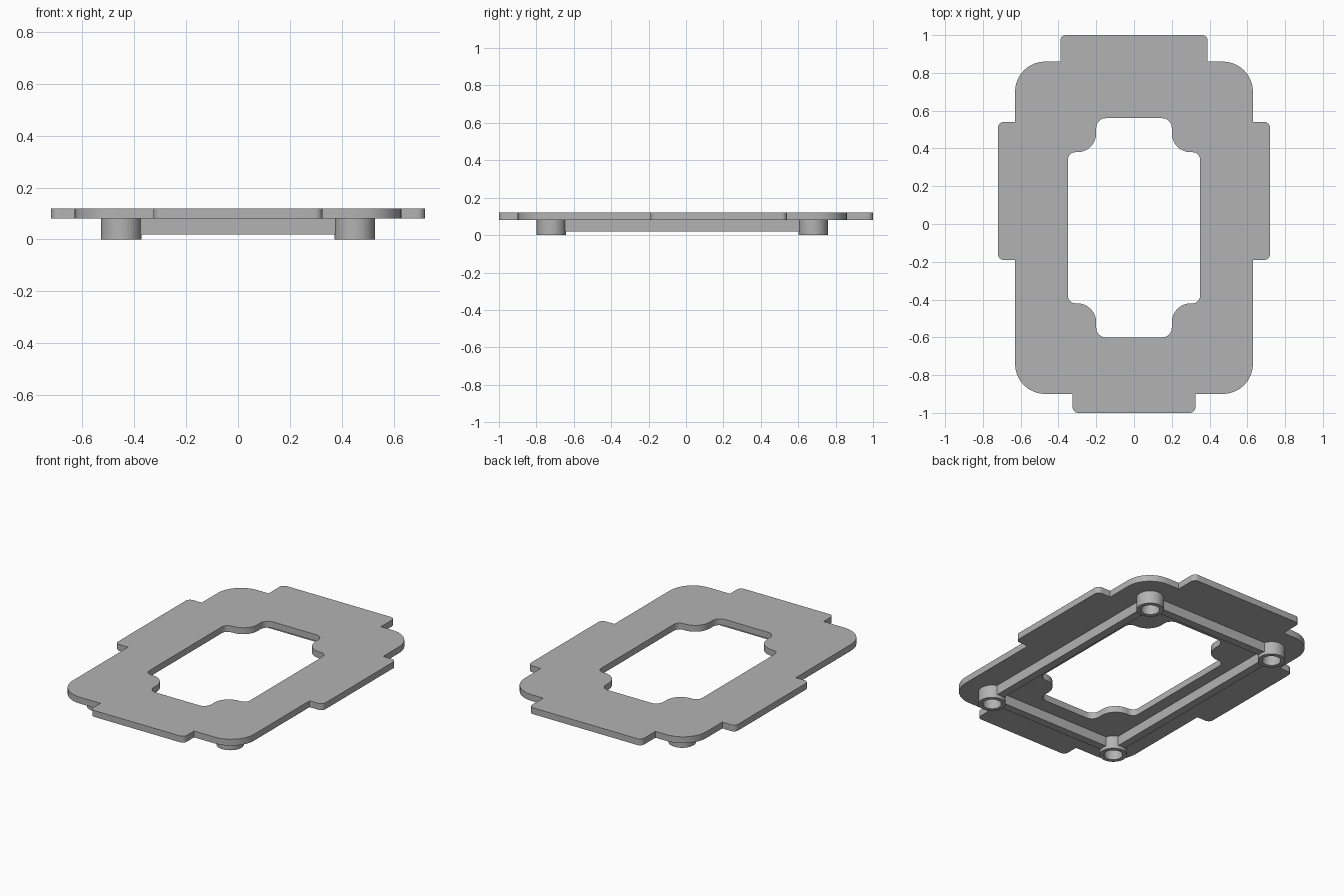
import bpy, bmesh
from math import cos, sin, pi, radians
from mathutils import Vector

cube = bpy.data.objects.get("Cube")
if cube:
    bpy.data.objects.remove(cube, do_unlink=True)

grey = bpy.data.materials.new("light grey")
grey.use_nodes = True
grey.diffuse_color = (0.45, 0.45, 0.45, 1)
grey.node_tree.nodes["Principled BSDF"].inputs["Base Color"].default_value = grey.diffuse_color

BOTTOM, TOP, RIB_BOTTOM = 0.08, 0.12, 0.02   # plate and rib levels
POST_X, POST_Y, MID_Y = 0.45, 0.70, -0.02    # post layout
POST_R, BORE_R, RIB_W = 0.078, 0.053, 0.05


def rounded(half, steps=8):
    """Mirror a right-hand outline across x and round each corner by its radius."""
    corners = half + [(-x, y, r) for x, y, r in reversed(half)]
    pts = []
    for i, (x, y, r) in enumerate(corners):
        p = Vector((x, y))
        if r == 0:
            pts.append(p)
            continue
        a = (Vector(corners[i - 1][:2]) - p).normalized()
        b = (Vector(corners[(i + 1) % len(corners)][:2]) - p).normalized()
        centre = p + (a + b) * r
        for k in range(steps + 1):
            t = k / steps * pi / 2
            pts.append(centre - b * r * cos(t) - a * r * sin(t))
    return pts


def circle(r, n=40):
    return [Vector((r * cos(2 * pi * k / n), r * sin(2 * pi * k / n))) for k in range(n)]


def finish(name, mesh, location):
    mesh.name = name
    mesh.materials.clear()
    mesh.materials.append(grey)
    ob = bpy.data.objects.new(name, mesh)
    ob.location = location
    bpy.context.collection.objects.link(ob)
    bpy.ops.object.select_all(action="DESELECT")
    ob.select_set(True)
    bpy.context.view_layer.objects.active = ob
    bpy.ops.object.shade_smooth_by_angle(angle=radians(30))


def slab(name, loops, z0, z1, x=0, y=0):
    """Extrude an outline with a hole between two heights."""
    curve = bpy.data.curves.new(name + " profile", "CURVE")
    curve.dimensions, curve.fill_mode = "2D", "BOTH"
    curve.extrude = (z1 - z0) / 2
    for pts in loops:
        spline = curve.splines.new("POLY")
        spline.points.add(len(pts) - 1)
        for sp, p in zip(spline.points, pts):
            sp.co = (p.x, p.y, 0, 1)
        spline.use_cyclic_u = True
    helper = bpy.data.objects.new(name + " profile", curve)
    bpy.context.collection.objects.link(helper)
    deps = bpy.context.evaluated_depsgraph_get()
    mesh = bpy.data.meshes.new_from_object(helper.evaluated_get(deps))
    bpy.data.objects.remove(helper, do_unlink=True)
    bm = bmesh.new()
    bm.from_mesh(mesh)
    bmesh.ops.remove_doubles(bm, verts=bm.verts, dist=0.0001)
    bmesh.ops.recalc_face_normals(bm, faces=bm.faces)
    bm.to_mesh(mesh)
    bm.free()
    finish(name, mesh, (x, y, (z0 + z1) / 2))


def rib(name, x, y, sx, sy):
    bm = bmesh.new()
    bmesh.ops.create_cube(bm, size=1)
    bmesh.ops.scale(bm, vec=(sx, sy, BOTTOM - RIB_BOTTOM), verts=bm.verts)
    mesh = bpy.data.meshes.new(name)
    bm.to_mesh(mesh)
    bm.free()
    finish(name, mesh, (x, y, (BOTTOM + RIB_BOTTOM) / 2))


# Flat plate with edge tabs and a stepped opening
outer = [(0.325, -1, 0.03), (0.325, -0.9, 0), (0.63, -0.9, 0.16), (0.63, -0.19, 0),
         (0.72, -0.19, 0.03), (0.72, 0.54, 0.03), (0.63, 0.54, 0), (0.63, 0.86, 0.16),
         (0.39, 0.86, 0), (0.39, 1, 0.03)]
opening = [(0.2, -0.6, 0.05), (0.2, -0.42, 0.1), (0.35, -0.42, 0.04),
           (0.35, 0.38, 0.04), (0.2, 0.38, 0.1), (0.2, 0.56, 0.05)]
slab("plate", [rounded(outer), rounded(opening)], BOTTOM, TOP)

# Hollow corner posts under the plate
for sx, side in ((1, "left"), (-1, "right")):
    for sy, end in ((-1, "front"), (1, "back")):
        slab(f"{end}_{side}_post", [circle(POST_R), circle(BORE_R)], 0, BOTTOM,
             sx * POST_X, MID_Y + sy * POST_Y)

# Ribs joining the posts, ending inside the post walls
inset = (POST_R + BORE_R) / 2
for s, side, end in ((1, "left", "back"), (-1, "right", "front")):
    rib(f"{side}_rib", s * POST_X, MID_Y, RIB_W, 2 * (POST_Y - inset))
    rib(f"{end}_rib", 0, MID_Y + s * POST_Y, 2 * (POST_X - inset), RIB_W)
